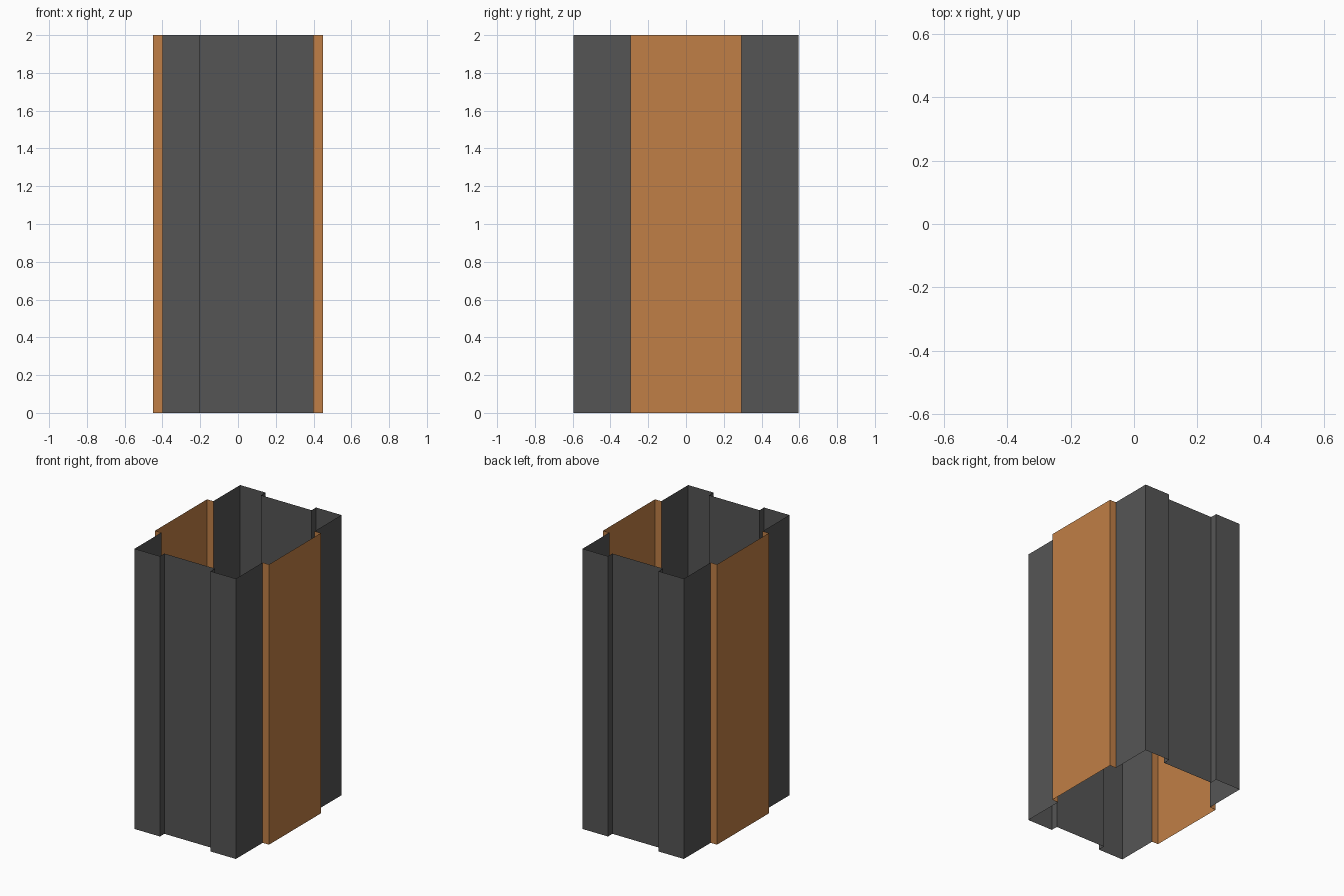
import bpy

if "Cube" in bpy.data.objects:
    bpy.data.objects.remove(bpy.data.objects["Cube"])

HEIGHT = 2.0
HX, HY = 0.40, 0.595      # corner half sizes
STEP = 0.05               # groove depth and side panel projection
GROOVE = 0.20             # half width of front/back groove
PANEL = 0.293             # half width of side panels


def material(name, rgb):
    m = bpy.data.materials.new(name)
    m.diffuse_color = (*rgb, 1.0)
    m.use_nodes = True
    m.node_tree.nodes["Principled BSDF"].inputs["Base Color"].default_value = m.diffuse_color
    return m


grey = material("dark_grey", (0.091, 0.091, 0.091))
orange = material("copper_orange", (0.527, 0.212, 0.061))


def wall(name, profile, mat, turn=1):
    """Thin open wall: the profile (counterclockwise) raised to full height."""
    n = len(profile)
    verts = [(turn * x, turn * y, z) for z in (0, HEIGHT) for x, y in profile]
    faces = [(i, i + 1, n + i + 1, n + i) for i in range(n - 1)]
    mesh = bpy.data.meshes.new(name)
    mesh.from_pydata(verts, [], faces)
    mesh.materials.append(mat)
    obj = bpy.data.objects.new(name, mesh)
    bpy.context.collection.objects.link(obj)


# Front wall with both corners and a recessed central groove
half = [(GROOVE, -HY + STEP), (GROOVE, -HY), (HX, -HY), (HX, -PANEL)]
front = [(-x, y) for x, y in reversed(half)] + half

# Projecting side panel with its two short returns
side = [(HX, -PANEL), (HX + STEP, -PANEL), (HX + STEP, PANEL), (HX, PANEL)]

# The opposite walls are the same profiles turned by half a circle
for names, turn in ((("front_wall", "right_panel"), 1),
                    (("back_wall", "left_panel"), -1)):
    wall(names[0], front, grey, turn)
    wall(names[1], side, orange, turn)
